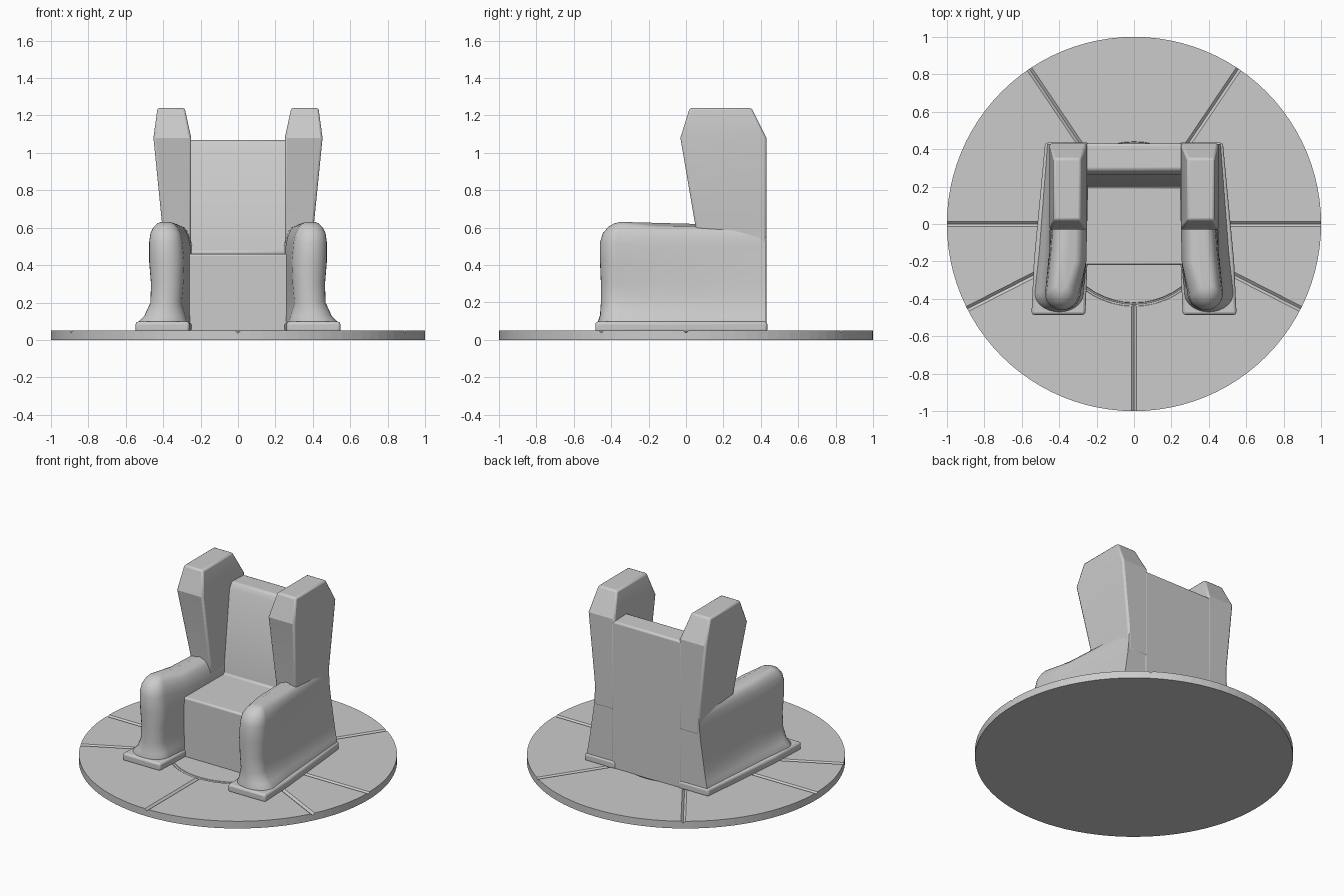
import bpy, bmesh, math

if "Cube" in bpy.data.objects:
    bpy.data.objects.remove(bpy.data.objects["Cube"])


def make(name, rings, mirror=False, bevel=0.0, segments=2, angle=35):
    """Skin a stack of equal-length point rings and cap both ends."""
    bm = bmesh.new()
    rows = [[bm.verts.new(p) for p in r] for r in rings]
    n = len(rows[0])
    for a, b in zip(rows, rows[1:]):
        for i in range(n):
            j = (i + 1) % n
            bm.faces.new((a[i], a[j], b[j], b[i]))
    bm.faces.new(rows[0][::-1])
    bm.faces.new(rows[-1])
    bmesh.ops.recalc_face_normals(bm, faces=bm.faces)
    me = bpy.data.meshes.new(name)
    bm.to_mesh(me)
    bm.free()
    ob = bpy.data.objects.new(name, me)
    bpy.context.collection.objects.link(ob)
    if bevel:
        m = ob.modifiers.new("bevel", 'BEVEL')
        m.width, m.segments = bevel, segments
        m.limit_method = 'ANGLE'
    if mirror:
        m = ob.modifiers.new("mirror", 'MIRROR')
        m.use_mirror_merge = False
    smooth(ob, angle)
    return ob


def smooth(ob, angle):
    bpy.ops.object.select_all(action='DESELECT')
    ob.select_set(True)
    bpy.context.view_layer.objects.active = ob
    bpy.ops.object.shade_smooth_by_angle(angle=math.radians(angle))


def cut(ob, cutter):
    cutter.hide_render = True
    cutter.hide_viewport = True
    cutter.display_type = 'WIRE'
    m = ob.modifiers.new("groove", 'BOOLEAN')
    m.operation, m.object, m.solver = 'DIFFERENCE', cutter, 'EXACT'


# Round floor slab
TOP = 0.05
bpy.ops.mesh.primitive_cylinder_add(vertices=96, radius=1, depth=TOP, location=(0, 0, TOP / 2))
floor = bpy.context.object
floor.name = "floor_slab"

# Ring groove and radial grooves between the paving stones
bpy.ops.mesh.primitive_torus_add(major_radius=0.43, minor_radius=0.012, major_segments=48,
                                 minor_segments=8, location=(0, 0, TOP + 0.004))
ring = bpy.context.object
ring.name = "ring_groove_cutter"
cut(floor, ring)
for deg in (0, 56, 124, 180, 207, 270, 333):
    a = math.radians(deg)
    d = (math.cos(a), math.sin(a))
    rings = []
    for r in (0.43, 1.05):
        rings.append([(d[0] * r - d[1] * s, d[1] * r + d[0] * s, z)
                      for s, z in ((-0.02, TOP + 0.005), (0, TOP - 0.013), (0.02, TOP + 0.005))])
    cut(floor, make("radial_groove_cutter", rings))

# Seat and backrest as one side profile, extruded across
profile = [(-0.22, 0.04), (-0.22, 0.46), (0.20, 0.465), (0.265, 1.03),
           (0.29, 1.07), (0.43, 1.065), (0.43, 0.04)]
make("seat_and_back", [[(x, y, z) for y, z in profile] for x in (-0.27, 0.27)],
     bevel=0.012)

# Tall side wings: (z, inner x, outer x, front y, back y)
wing = [(0.45, 0.25, 0.40, 0.065, 0.43), (0.61, 0.25, 0.405, 0.05, 0.43),
        (1.08, 0.25, 0.452, -0.03, 0.43), (1.24, 0.285, 0.43, 0.02, 0.35)]
make("wing", [[(xi, yf, z), (xo, yf, z), (xo, yb, z), (xi, yb, z)]
              for z, xi, xo, yf, yb in wing], mirror=True, bevel=0.012, angle=25)

# Armrests with rounded fronts:
# (z, front inner x, front outer x, front y, rear inner x, rear outer x)
arm = [(0.05, 0.27, 0.535, -0.47, 0.24, 0.468), (0.10, 0.27, 0.53, -0.47, 0.24, 0.462),
       (0.13, 0.28, 0.50, -0.46, 0.24, 0.455), (0.20, 0.30, 0.468, -0.455, 0.24, 0.443),
       (0.30, 0.29, 0.465, -0.455, 0.24, 0.428), (0.42, 0.285, 0.475, -0.46, 0.24, 0.41),
       (0.52, 0.295, 0.475, -0.46, 0.24, 0.402), (0.57, 0.305, 0.468, -0.445, 0.25, 0.40),
       (0.605, 0.325, 0.45, -0.415, 0.265, 0.393), (0.622, 0.342, 0.433, -0.385, 0.28, 0.38),
       (0.63, 0.362, 0.413, -0.355, 0.30, 0.36)]
rings = []
for z, xi, xo, yf, ri, ro in arm:
    c, w = (xi + xo) / 2, (xo - xi) / 2
    low = z - 0.02 if z > 0.5 else z
    pts = [(ro, 0.428, low), (ro * 0.35 + xo * 0.65, -0.15, low)]
    for i in range(15):
        t = math.pi * i / 14
        pts.append((c + w * math.cos(t), yf + min(w, 0.1) * (1 - math.sin(t)), z))
    pts += [(ri + 0.015, -0.2, low), (ri, 0.428, low)]
    rings.append(pts)
make("armrest", rings, mirror=True, angle=50)

# Low plinth skirt under each arm
plan = [(0.26, -0.485), (0.548, -0.485), (0.535, -0.2), (0.475, 0.435),
        (0.24, 0.435), (0.25, -0.24)]
make("arm_plinth", [[(x, y, z) for x, y in plan] for z in (0.04, 0.098)],
     mirror=True, bevel=0.015, segments=3)
